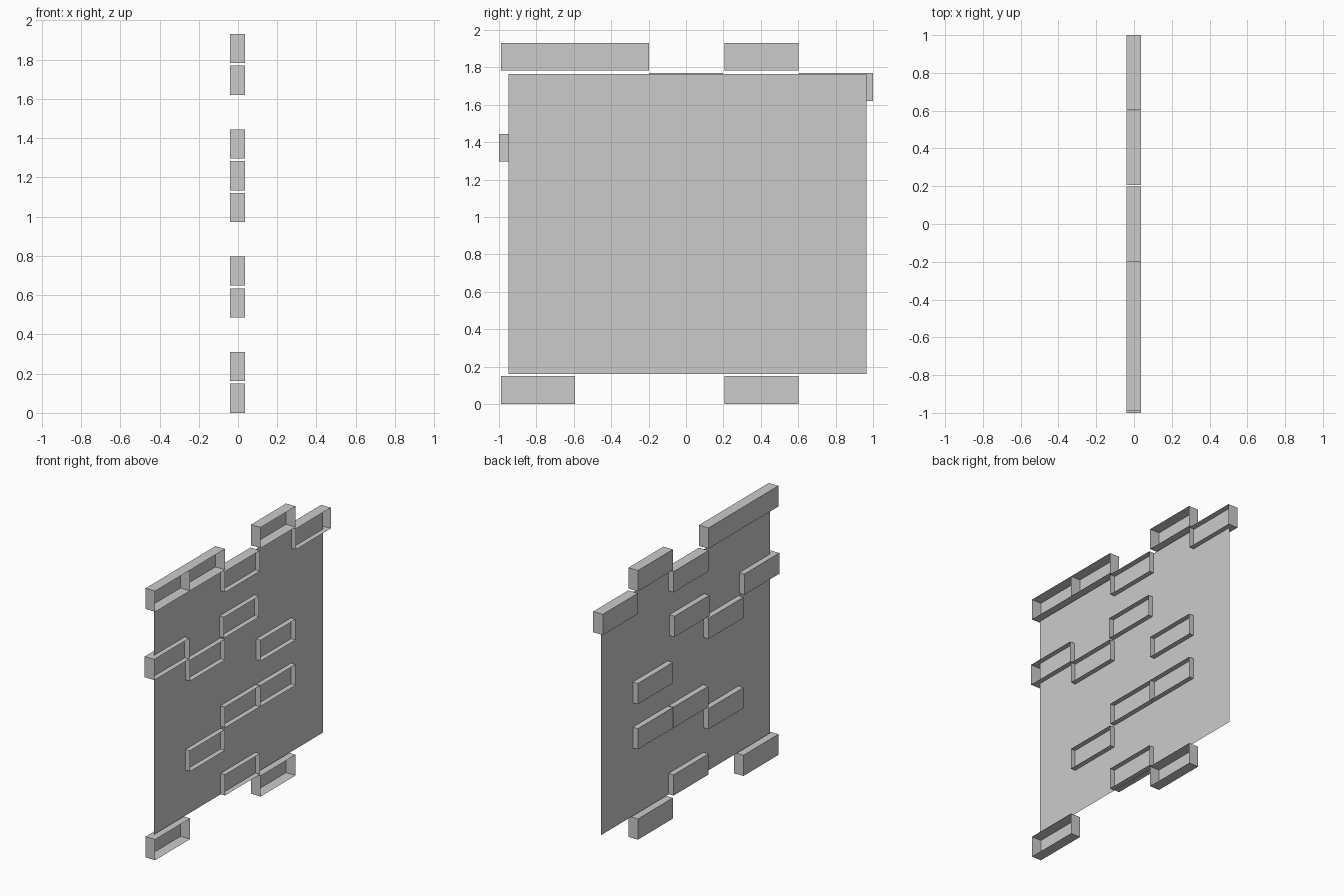
import bpy

if "Cube" in bpy.data.objects:
    bpy.data.objects.remove(bpy.data.objects["Cube"])

X_BACK, X_OPEN = -0.04, 0.036
BRICK_L, BRICK_H = 0.396, 0.149
ROW_PITCH, Z0 = 0.162, 0.0
COLUMNS = [-0.99, -0.595, -0.198, 0.206, 0.604]


def make_object(name, verts, faces):
    mesh = bpy.data.meshes.new(name)
    mesh.from_pydata(verts, [], faces)
    mesh.update()
    obj = bpy.data.objects.new(name, mesh)
    bpy.context.collection.objects.link(obj)
    return obj


def open_brick(name, y, z):
    """Five-sided brick shell, open towards +x."""
    ring = [(y, z), (y + BRICK_L, z), (y + BRICK_L, z + BRICK_H), (y, z + BRICK_H)]
    verts = [(x, a, b) for x in (X_BACK, X_OPEN) for a, b in ring]
    faces = [(3, 2, 1, 0)]
    faces += [(i, (i + 1) % 4, (i + 1) % 4 + 4, i + 4) for i in range(4)]
    return make_object(name, verts, faces)


# Thin wall sheet
make_object("wall_sheet",
            [(0, -0.95, 0.16), (0, 0.965, 0.16), (0, 0.965, 1.765), (0, -0.95, 1.765)],
            [(0, 1, 2, 3)])

# Scattered bricks: row number -> occupied columns
layout = {0: [0, 3], 1: [2], 3: [1], 4: [2, 3], 6: [3],
          7: [1], 8: [0, 2], 10: [2, 4], 11: [0, 1, 3]}
for row, cols in layout.items():
    shift = -0.01 if row == 8 else 0.0
    for col in cols:
        open_brick(f"brick_{row}_{col}", COLUMNS[col] + shift, Z0 + row * ROW_PITCH)
